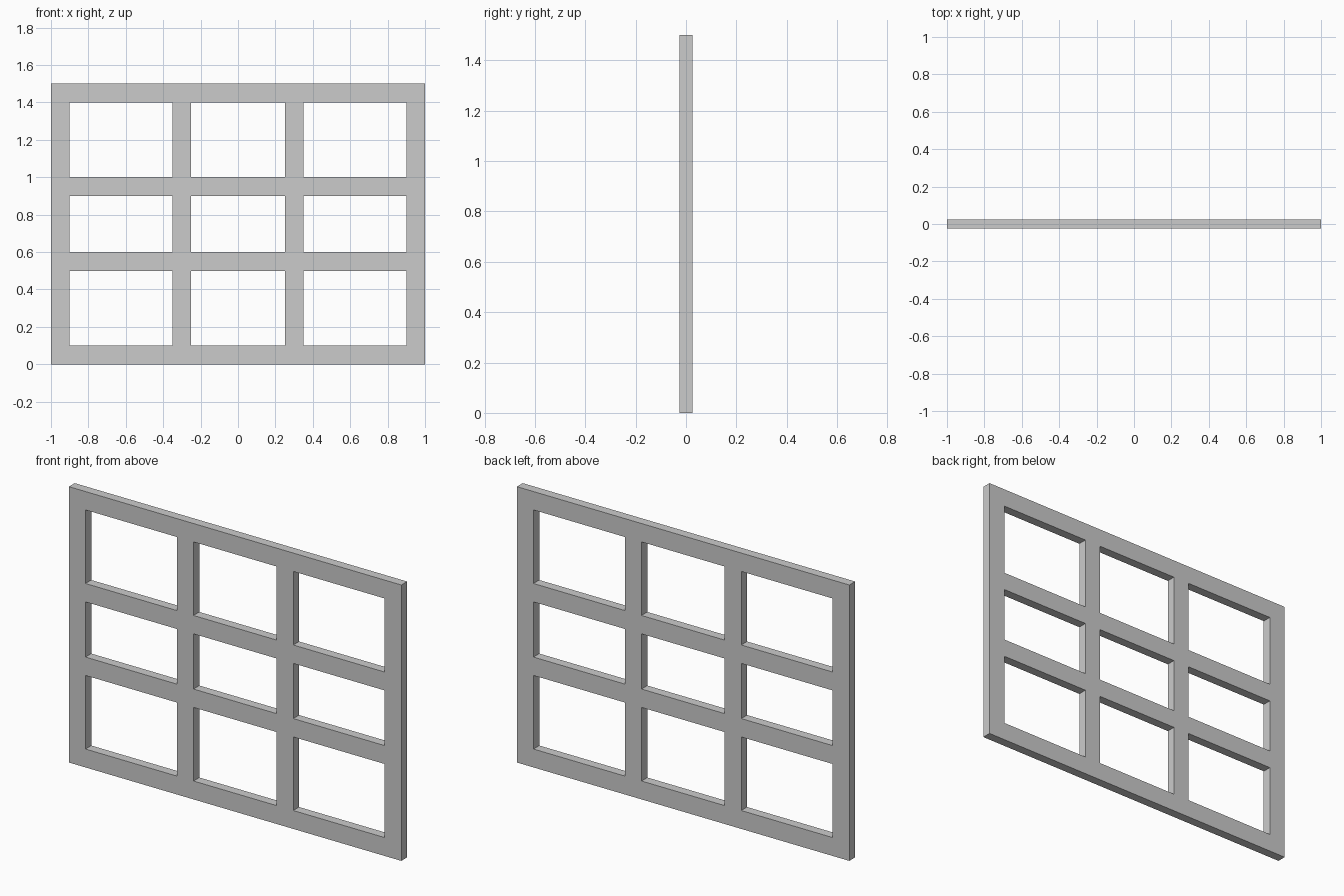
import bpy, bmesh

if "Cube" in bpy.data.objects:
    bpy.data.objects.remove(bpy.data.objects["Cube"])

# Grid lines of the lattice; odd/odd cells are the openings
XS = [-1.0, -0.9, -0.35, -0.25, 0.25, 0.35, 0.9, 1.0]
ZS = [0.0, 0.1, 0.5, 0.6, 0.9, 1.0, 1.4, 1.5]
HALF_DEPTH = 0.025

bm = bmesh.new()

# Front face of the frame, crossbars and uprights
verts = [[bm.verts.new((x, -HALF_DEPTH, z)) for z in ZS] for x in XS]
for i in range(len(XS) - 1):
    for j in range(len(ZS) - 1):
        if i % 2 and j % 2:
            continue
        bm.faces.new((verts[i][j], verts[i + 1][j],
                      verts[i + 1][j + 1], verts[i][j + 1]))

# Thickness: extrude to the back, keeping the front, for one closed solid
result = bmesh.ops.extrude_face_region(bm, geom=bm.faces[:], use_keep_orig=True)
back = [g for g in result["geom"] if isinstance(g, bmesh.types.BMVert)]
bmesh.ops.translate(bm, verts=back, vec=(0, 2 * HALF_DEPTH, 0))
bmesh.ops.recalc_face_normals(bm, faces=bm.faces[:])

mesh = bpy.data.meshes.new("window_frame")
bm.to_mesh(mesh)
bm.free()
frame = bpy.data.objects.new("window_frame", mesh)
bpy.context.collection.objects.link(frame)
